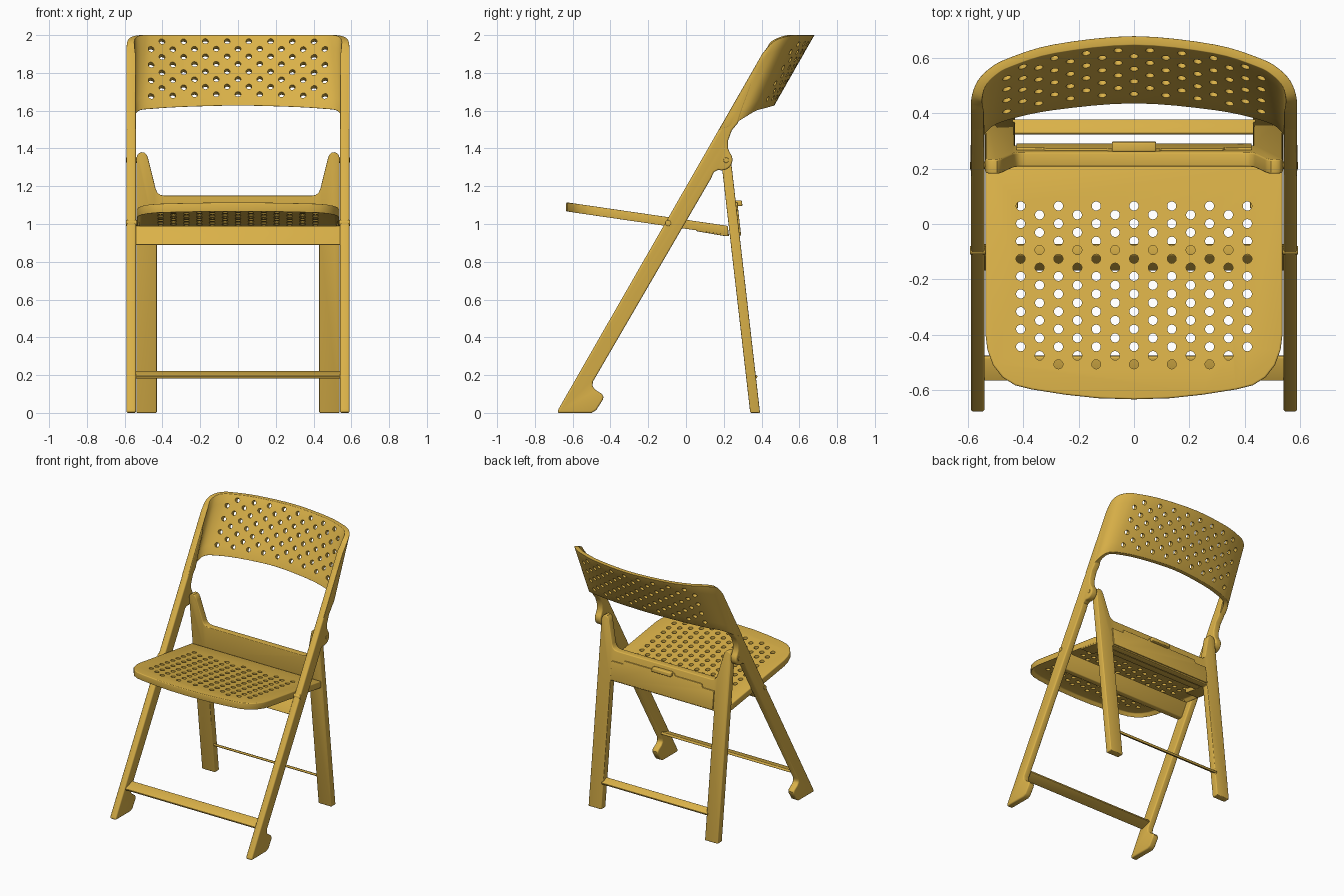
import bpy, bmesh, math
from mathutils import Vector, Matrix

if "Cube" in bpy.data.objects:
    bpy.data.objects.remove(bpy.data.objects["Cube"])

SLOPE = 0.57                               # lean of the front frame, dy/dz
TILT = math.atan(SLOPE)
gold = bpy.data.materials.new("gold_plastic")
gold.diffuse_color = (0.70, 0.44, 0.065, 1)
gold.use_nodes = True
gold.node_tree.nodes["Principled BSDF"].inputs["Base Color"].default_value = gold.diffuse_color


def front_y(z, d=0.0):                     # front line of the leaning frame, plus depth
    return -0.68 + SLOPE * z + d


def seat_z(y):                             # top plane of the tilted seat
    return 1.037 - 0.146 * (y + 0.10)


def rear_y(z, d=0.0):                      # front face of the rear legs
    return 0.34 - 0.115 * z + d


def finish(bm, name, bevel=0.0, cutter=None):
    bmesh.ops.recalc_face_normals(bm, faces=bm.faces)
    me = bpy.data.meshes.new(name)
    bm.to_mesh(me)
    bm.free()
    ob = bpy.data.objects.new(name, me)
    bpy.context.collection.objects.link(ob)
    if bevel:
        m = ob.modifiers.new("round", 'BEVEL')
        m.width, m.segments, m.limit_method, m.angle_limit = bevel, 3, 'ANGLE', math.radians(40)
    if cutter:
        m = ob.modifiers.new("holes", 'BOOLEAN')
        m.operation, m.solver, m.object = 'DIFFERENCE', 'EXACT', cutter
    dg = bpy.context.evaluated_depsgraph_get()
    new = bpy.data.meshes.new_from_object(ob.evaluated_get(dg))
    ob.modifiers.clear()
    ob.data = new
    if cutter:
        bpy.data.objects.remove(cutter)
    new.materials.clear()
    new.materials.append(gold)
    bpy.ops.object.select_all(action='DESELECT')
    ob.select_set(True)
    bpy.context.view_layer.objects.active = ob
    bpy.ops.object.shade_smooth_by_angle(angle=math.radians(35))
    return ob


def prism_bm(pts, c0, c1, place):
    """Closed 2D outline extruded between c0 and c1; place(a, b, c) gives 3D."""
    bm = bmesh.new()
    lo = [bm.verts.new(place(a, b, c0)) for a, b in pts]
    hi = [bm.verts.new(place(a, b, c1)) for a, b in pts]
    bm.faces.new(lo)
    bm.faces.new(hi[::-1])
    for i in range(len(pts)):
        j = (i + 1) % len(pts)
        bm.faces.new((lo[i], hi[i], hi[j], lo[j]))
    return bm


def prism(name, pts, c0, c1, place, bevel=0.0):
    return finish(prism_bm(pts, c0, c1, place), name, bevel)


def side(a, b, c):                         # outline in y,z extruded along x
    return (c, a, b)


def rear(a, b, c):                         # outline in x,z extruded through the rear frame
    return (a, rear_y(b, c), b)


def smooth(pts, n=4):
    """Catmull-Rom through tuples of any length."""
    P = [Vector(p) for p in pts]
    P = [2 * P[0] - P[1]] + P + [2 * P[-1] - P[-2]]
    out = []
    for i in range(1, len(P) - 2):
        a, b, c, d = P[i - 1:i + 3]
        for k in range(n):
            t = k / n
            out.append(0.5 * (2 * b + (c - a) * t + (2 * a - 5 * b + 4 * c - d) * t * t
                              + (3 * b - a - 3 * c + d) * t ** 3))
    return out + [P[-2]]


def hole_cutter(centres, angle, r, length):
    bm = bmesh.new()
    for c in centres:
        bmesh.ops.create_cone(bm, cap_ends=True, segments=14, radius1=r, radius2=r, depth=length,
                              matrix=Matrix.Translation(c) @ Matrix.Rotation(angle, 4, 'X'))
    ob = finish(bm, "hole_cutter")
    ob.hide_render = True
    return ob


# front rails with hooked feet and pivot lobes
PIV = (0.19, 1.34)
lobe = [(PIV[0] + 0.056 * math.cos(math.radians(a)), PIV[1] + 0.056 * math.sin(math.radians(a)))
        for a in range(-110, 41, 15)]
rail = [(-0.68, 0), (-0.50, 0), (-0.475, 0.015), (-0.44, 0.07), (-0.437, 0.085), (-0.445, 0.1),
        (-0.48, 0.122), (-0.495, 0.14), (-0.493, 0.165), (front_y(1.24, 0.105), 1.24),
        (0.148, 1.275), *lobe, (0.222, 1.40), (0.222, 1.44), (0.242, 1.495), (0.275, 1.535),
        (front_y(1.62, 0.06), 1.62), (front_y(1.78, 0.03), 1.78), (front_y(1.80), 1.80),
        (-0.675, 0.02)]
for s, tag in ((-1, "left"), (1, "right")):
    prism("front_rail_" + tag, rail, s * 0.54, s * 0.59, side, 0.009)
    # hinge pins
    for nm, y, z, r in (("seat_pin_", -0.095, 1.005, 0.016), ("leg_pin_", 0.212, 1.338, 0.014)):
        bm = bmesh.new()
        bmesh.ops.create_cone(bm, cap_ends=True, segments=20, radius1=r, radius2=r, depth=0.072,
                              matrix=Matrix.Translation((s * 0.557, y, z)) @ Matrix.Rotation(math.pi / 2, 4, 'Y'))
        finish(bm, nm + tag, 0.003)
    # seat side brackets
    prism("seat_bracket_" + tag, [(0.055, 0.962), (0.055, seat_z(0.055) - 0.01),
          (0.222, seat_z(0.222) - 0.01), (0.228, 0.935), (0.2, 0.937)], s * 0.42, s * 0.53, side, 0.005)

# curved backrest: outer section at bottom and top (x, depth, z), lofted
low = [(0.59, 0, 1.50), (0.59, 0.05, 1.52), (0.58, 0.10, 1.565), (0.54, 0.14, 1.60),
       (0.46, 0.17, 1.61), (0.29, 0.20, 1.62), (0, 0.22, 1.627)]
top = [(0.59, 0, 1.90), (0.587, 0.022, 1.965), (0.565, 0.065, 1.99), (0.52, 0.105, 2.0),
       (0.455, 0.14, 2.0), (0.29, 0.19, 2.0), (0, 0.22, 2.0)]


def full(pts):
    return smooth(pts + [(-x, d, z) for x, d, z in pts[-2::-1]])


def inner(path, i):
    t = path[min(i + 1, len(path) - 1)] - path[max(i - 1, 0)]
    n = Vector((t.y, -t.x)).normalized()
    th = 0.032 + 0.016 * abs(2 * i / (len(path) - 1) - 1) ** 4
    return Vector((path[i].x - n.x * th, max(0, path[i].y - n.y * th), path[i].z))


lo_o, hi_o = full(low), full(top)
N, ROWS = len(lo_o), 6
bm = bmesh.new()
rings = []
for i in range(N):
    pairs = ((lo_o[i], hi_o[i]), (inner(lo_o, i), inner(hi_o, i)))
    loop = []
    for (a, b), order in zip(pairs, (range(ROWS + 1), range(ROWS, -1, -1))):
        for k in order:
            p = a.lerp(b, k / ROWS)
            loop.append(bm.verts.new((p.x, front_y(p.z, p.y), p.z)))
    rings.append(loop)
for A, B in zip(rings, rings[1:]):
    for k in range(len(A)):
        j = (k + 1) % len(A)
        bm.faces.new((A[k], B[k], B[j], A[j]))
bm.faces.new(rings[0])
bm.faces.new(rings[-1][::-1])
pts = []
for k in range(-8, 9):
    x = k * 0.0575
    for i in range(4):
        z = (1.68 if k % 2 == 0 else 1.72) + 0.08 * i
        pts.append((x, front_y(z, 0.205 - 0.08 * (x / 0.455) ** 2), z))
finish(bm, "backrest", 0.008, hole_cutter(pts, math.pi / 2 - TILT, 0.0155, 0.16))

# perforated seat shell, hollow underneath
half = [(0.537, 0.222), (0.537, -0.40), (0.53, -0.455), (0.51, -0.51), (0.475, -0.555), (0.43, -0.583),
        (0.37, -0.598), (0.25, -0.617), (0.13, -0.63), (0, -0.634)]
outline = half + [(-x, y) for x, y in half[-2::-1]]
bm = prism_bm(outline, 0, -0.052, lambda a, b, c: (a, b, seat_z(b) + c))
bmesh.ops.recalc_face_normals(bm, faces=bm.faces)
under = min(bm.faces, key=lambda f: f.normal.z)
bmesh.ops.inset_region(bm, faces=[under], thickness=0.022)
bmesh.ops.translate(bm, verts=under.verts, vec=(0, 0, 0.03))
pts = []
for k in range(-6, 7):
    y0, n = (0.033, 9) if k % 2 else (0.065, 10 if abs(k) < 6 else 9)
    for i in range(n):
        y = y0 - 0.0636 * i
        pts.append((k * 0.0683, y, seat_z(y) - 0.01))
finish(bm, "seat", 0.007, hole_cutter(pts, 0, 0.0165, 0.08))
prism("seat_rear_strip", [(0.16, 0.945), (0.16, seat_z(0.16) - 0.01), (0.222, seat_z(0.222) - 0.01),
      (0.228, 0.935)], -0.43, 0.43, side, 0.005)

# rear frame: both legs and the cross panel as one outline
leg = [(0.43, 0.93), (0.43, 0), (0.538, 0), (0.538, 1.35), (0.53, 1.372), (0.513, 1.38), (0.495, 1.378),
       (0.482, 1.365), (0.474, 1.34), (0.437, 1.19), (0.428, 1.167), (0.412, 1.154), (0.39, 1.15)]
prism("rear_frame", leg + [(-x, z) for x, z in leg[::-1]], 0, 0.052, rear, 0.006)

# raised back plate and its catch tab
plate = [(0.425, 0.94), (0.425, 1.075), (0.33, 1.075), (0.32, 1.10), (0.10, 1.10), (0.09, 1.115)]
prism("back_plate", plate + [(-x, z) for x, z in plate[::-1]], 0.045, 0.06, rear, 0.003)
prism("catch_tab", [(-0.08, 1.095), (0.08, 1.095), (0.08, 1.125), (-0.08, 1.125)], 0.05, 0.085, rear, 0.006)

# crossbars
prism("seat_support_bar", [(front_y(z, d), z) for z, d in ((0.89, 0.003), (0.89, 0.045), (0.99, 0.045), (0.99, 0.003))],
      -0.55, 0.55, side, 0.006)
prism("front_rung", [(-0.568, 0.195), (-0.56, 0.18), (-0.475, 0.205), (-0.483, 0.222)], -0.55, 0.55, side, 0.004)
prism("rear_rung", [(0.322, 0.21), (0.33, 0.222), (0.38, 0.195), (0.372, 0.18)], -0.44, 0.44, side, 0.004)
